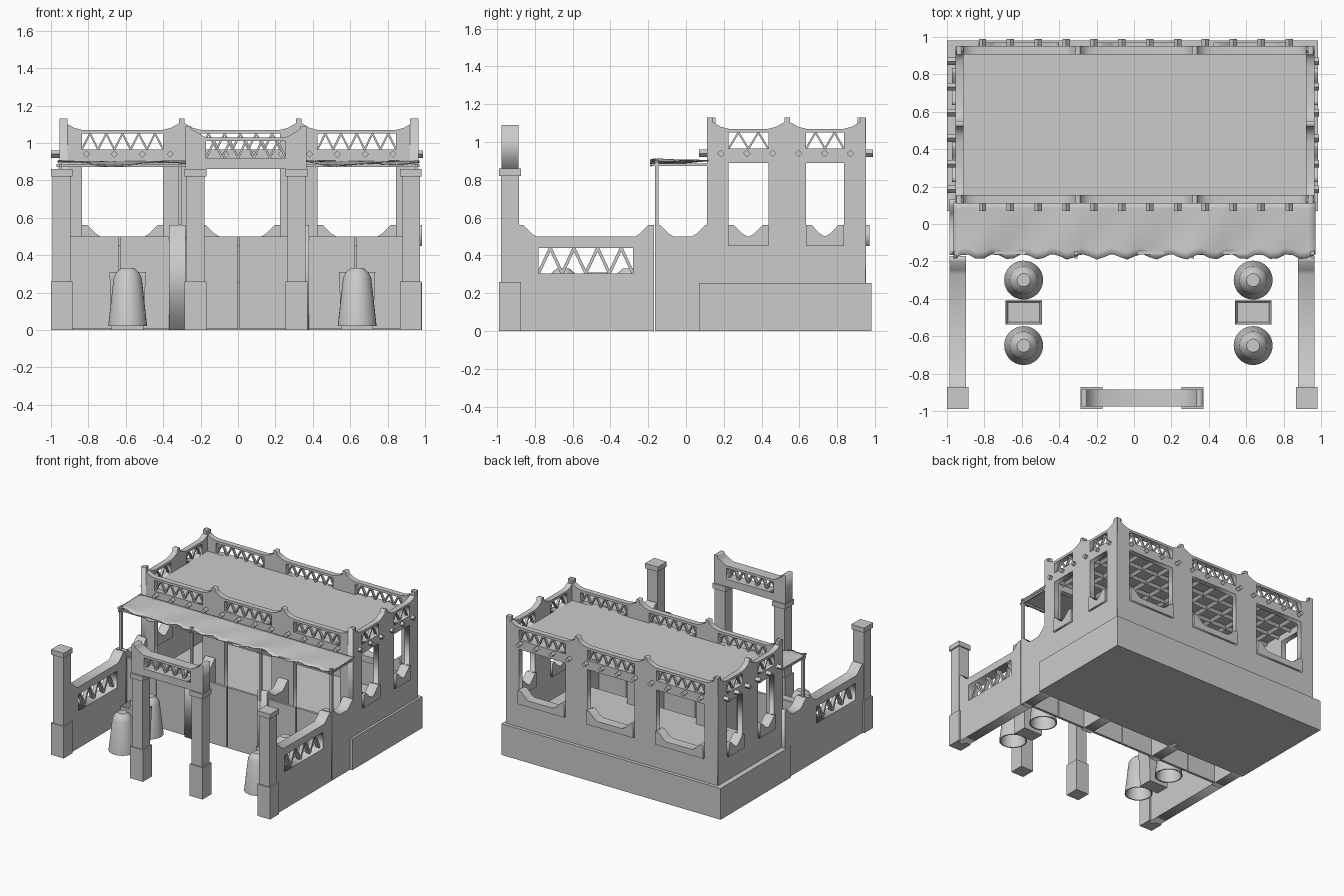
import bpy, bmesh, math
from mathutils import Matrix, Vector

cube = bpy.data.objects.get("Cube")
if cube:
    bpy.data.objects.remove(cube, do_unlink=True)

GREY = (0.6, 0.6, 0.6, 1)
mat = bpy.data.materials.new("plain_grey")
mat.use_nodes = True
mat.diffuse_color = GREY
mat.node_tree.nodes["Principled BSDF"].inputs["Base Color"].default_value = GREY


def add_mesh(name, mesh):
    mesh.materials.clear()
    mesh.materials.append(mat)
    ob = bpy.data.objects.new(name, mesh)
    bpy.context.scene.collection.objects.link(ob)
    return ob


def finish(name, bm):
    bmesh.ops.recalc_face_normals(bm, faces=bm.faces)
    mesh = bpy.data.meshes.new(name)
    bm.to_mesh(mesh)
    bm.free()
    return add_mesh(name, mesh)


def cuboid(bm, x, y, z, m=Matrix()):
    """Box from three (low, high) ranges."""
    mid = Vector([(a + b) / 2 for a, b in (x, y, z)])
    size = [b - a for a, b in (x, y, z)]
    bmesh.ops.create_cube(bm, size=1, matrix=m @ Matrix.Translation(mid) @ Matrix.Diagonal((*size, 1)))


def box(name, x, y, z):
    bm = bmesh.new()
    cuboid(bm, x, y, z)
    return finish(name, bm)


def facing_y(y):
    return Matrix(((1, 0, 0, 0), (0, 0, -1, y), (0, 1, 0, 0), (0, 0, 0, 1)))


def facing_x(x):
    return Matrix(((0, 0, 1, x), (1, 0, 0, 0), (0, 1, 0, 0), (0, 0, 0, 1)))


def plate(name, loops, thick, m):
    """Flat outline with holes, given a thickness and stood upright."""
    cu = bpy.data.curves.new(name, 'CURVE')
    cu.dimensions = '2D'
    cu.fill_mode = 'BOTH'
    cu.extrude = thick / 2
    for loop in loops:
        sp = cu.splines.new('POLY')
        sp.points.add(len(loop) - 1)
        for p, (u, v) in zip(sp.points, loop):
            p.co = (u, v, 0, 1)
        sp.use_cyclic_u = True
    tmp = bpy.data.objects.new(name + "_curve", cu)
    bpy.context.scene.collection.objects.link(tmp)
    dg = bpy.context.evaluated_depsgraph_get()
    mesh = bpy.data.meshes.new_from_object(tmp.evaluated_get(dg))
    bpy.data.objects.remove(tmp, do_unlink=True)
    mesh.transform(m)
    return add_mesh(name, mesh)


def rect(a, b, lo, hi):
    return [(a, lo), (b, lo), (b, hi), (a, hi)]


def lattice(name, a, b, lo, hi, period, width, depth, m):
    """Zigzag bars filling an opening."""
    bm = bmesh.new()
    n = 2 * max(2, round((b - a) / period))
    step = (b - a) / n
    length, ang = math.hypot(step, hi - lo), math.atan2(hi - lo, step)
    for i in range(n):
        place = Matrix.Translation((a + (i + .5) * step, (lo + hi) / 2, 0))
        turn = Matrix.Rotation(ang if i % 2 == 0 else -ang, 4, 'Z')
        cuboid(bm, (-length / 2, length / 2), (-width / 2, width / 2),
               (-depth / 2, depth / 2), m @ place @ turn)
    return finish(name, bm)


def sill(a, b):
    """Top line of a low wall, rising at both ends."""
    run = min(.1, (b - a) / 2 - .001)
    return [(a, .56), (a + .03, .56), (a + run * .75, .515), (a + run, .5),
            (b - run, .5), (b - run * .75, .515), (b - .03, .56), (b, .56)]


def pavilion_wall(name, nodes, m, base, doorways=False):
    """Wall with peaked posts, windows and pierced parapet panels."""
    lo, hi = nodes[0] - .015, nodes[-1] + .015
    top = []
    for c in nodes:
        top += [(c - .1, 1.07), (c - .06, 1.08), (c - .015, 1.105), (c - .015, 1.13),
                (c + .015, 1.13), (c + .015, 1.105), (c + .06, 1.08), (c + .1, 1.07)]
    loops = [[(lo, base)] + [p for p in top if lo - .001 <= p[0] <= hi + .001][1:-1] + [(hi, base)]]
    loops[0].insert(1, (lo, 1.13))
    loops[0].insert(-1, (hi, 1.13))
    for i, (p, q) in enumerate(zip(nodes, nodes[1:])):
        a, b = p + .1, q - .1
        loops.append(rect(a, b, .965, 1.05))
        lattice(f"{name}_lattice_{i}", a, b, .965, 1.05, .085, .01, .02, m)
        if doorways:
            loops.append(rect(a, b, .255, .89))
        else:
            loops.append(sill(a, b) + [(b, .89), (a, .89)])
            plate(f"{name}_sill_{i}", [[(a, .45)] + sill(a, b) + [(b, .45)]], .08, m)
    plate(name, loops, .045, m)


# Pavilion body
long_nodes = (-.935, -.3, .325, .945)
side_nodes = (.125, .535, .935)
box("plinth", (-1, .985), (.07, .98), (0, .255))
pavilion_wall("front_wall", long_nodes, facing_y(.133), .2, True)
pavilion_wall("back_wall", long_nodes, facing_y(.93), .2)
pavilion_wall("right_wall", side_nodes, facing_x(-.933), .2)
pavilion_wall("left_wall", side_nodes, facing_x(.943), .2)
box("roof", (-.93, .94), (.13, .93), (.945, .965))

# Roof beams poke out through the walls as diamonds
bm = bmesh.new()
for i in range(12):
    m = Matrix.Translation((-.81 + .149 * i, .53, .94)) @ Matrix.Rotation(math.pi / 2, 4, 'X')
    bmesh.ops.create_cone(bm, cap_ends=True, segments=4, radius1=.02, radius2=.02, depth=.92, matrix=m)
for i in range(6):
    m = Matrix.Translation((-.005, .185 + .137 * i, .94)) @ Matrix.Rotation(math.pi / 2, 4, 'Y')
    bmesh.ops.create_cone(bm, cap_ends=True, segments=4, radius1=.02, radius2=.02, depth=1.99, matrix=m)
finish("roof_beams", bm)

# Courtyard walls and stall dividers
for name, x in (("right", -.943), ("left", .922)):
    yard = [(-.9, 0)] + sill(-.89, -.17) + [(-.17, 0)]
    plate(name + "_yard_wall", [yard, rect(-.78, -.28, .305, .44)], .088, facing_x(x))
    lattice(name + "_yard_lattice", -.78, -.28, .305, .44, .12, .016, .03, facing_x(x))
for name, x in (("right", -.943), ("mid_right", -.325), ("mid_left", .335), ("left", .922)):
    plate(name + "_stall_wall", [[(-.165, 0)] + sill(-.165, .13) + [(.13, 0)]], .088, facing_x(x))

# Stall doors in pairs
for i, (a, b) in enumerate(((-.9, -.37), (-.28, .29), (.38, .88))):
    c = (a + b) / 2
    box(f"stall_door_{i}_a", (a, c - .004), (-.15, -.13), (.005, .5))
    box(f"stall_door_{i}_b", (c + .004, b), (-.15, -.13), (.005, .5))

# Square pillars with wide foot and cap
for name, x in (("right_corner", -.943), ("gate_right", -.227), ("gate_left", .313), ("left_corner", .924)):
    bm = bmesh.new()
    for r, lo, hi in ((.058, 0, .26), (.048, .26, .82), (.058, .82, .86)):
        cuboid(bm, (x - r, x + r), (-.93 - r, -.93 + r), (lo, hi))
    finish(name + "_pillar", bm)

# Gate lintel
lintel = [(-.28, .86), (-.28, 1.09), (-.25, 1.09), (-.25, 1.075), (-.2, 1.045), (-.17, 1.03),
          (.255, 1.03), (.285, 1.045), (.335, 1.075), (.335, 1.09), (.365, 1.09), (.365, .86)]
plate("gate_lintel", [lintel, rect(-.17, .255, .92, 1.01)], .09, facing_y(-.93))
lattice("gate_lattice", -.17, .255, .92, 1.01, .085, .011, .03, facing_y(-.93))

# Awning frame
bm = bmesh.new()
for x in (-.95, -.31, .315, .955):
    cuboid(bm, (x - .01, x + .01), (-.165, -.145), (0, .91))
    cuboid(bm, (x - .007, x + .007), (-.185, .12), (.872, .886))
cuboid(bm, (-.97, .97), (-.162, -.148), (.872, .886))
finish("awning_frame", bm)

# Rippled awning cloth
bm = bmesh.new()
bmesh.ops.create_grid(bm, x_segments=48, y_segments=8, size=.5)
for v in bm.verts:
    u, w = v.co.x + .5, .5 - v.co.y
    bay = math.sin(math.pi * (u * 3 % 1))
    x = -.965 + 1.935 * u
    v.co = (x, .12 - w * (.295 - .015 * math.sin(x * 40)),
            .905 - .02 * bay * w + .008 * w * math.sin(x * 16 + w * 3))
cloth = finish("awning_cloth", bm)
sol = cloth.modifiers.new("thickness", 'SOLIDIFY')
sol.thickness = .006

# Hollow bells and the troughs between them
smooth = [cloth]
profile = [(0, .33), (.035, .33), (.06, .308), (.075, .28), (.104, .02), (.095, .02), (.066, .27), (0, .28)]
for side, x in (("right", -.59), ("left", .637)):
    for end, y in (("back", -.3), ("front", -.65)):
        bm = bmesh.new()
        vs = [bm.verts.new((r, 0, z)) for r, z in profile]
        es = [bm.edges.new(e) for e in zip(vs, vs[1:])]
        bmesh.ops.spin(bm, geom=vs + es, cent=(0, 0, 0), axis=(0, 0, 1), angle=math.tau, steps=32)
        bmesh.ops.remove_doubles(bm, verts=bm.verts, dist=.0005)
        bell = finish(f"{side}_{end}_bell", bm)
        bell.location = (x, y, 0)
        smooth.append(bell)
    bm = bmesh.new()
    cuboid(bm, (-.097, .097), (-.065, .065), (0, .31))
    top = max(bm.faces, key=lambda f: f.calc_center_median().z)
    bmesh.ops.inset_region(bm, faces=[top], thickness=.018)
    bmesh.ops.translate(bm, verts=top.verts, vec=(0, 0, -.05))
    for v in bm.verts:
        if v.co.z < .01:
            v.co.x *= .88
            v.co.y *= .88
    finish(side + "_trough", bm).location = (x, -.473, 0)

bpy.ops.object.select_all(action='DESELECT')
for ob in smooth:
    ob.select_set(True)
bpy.context.view_layer.objects.active = cloth
bpy.ops.object.shade_smooth_by_angle(angle=math.radians(30))
